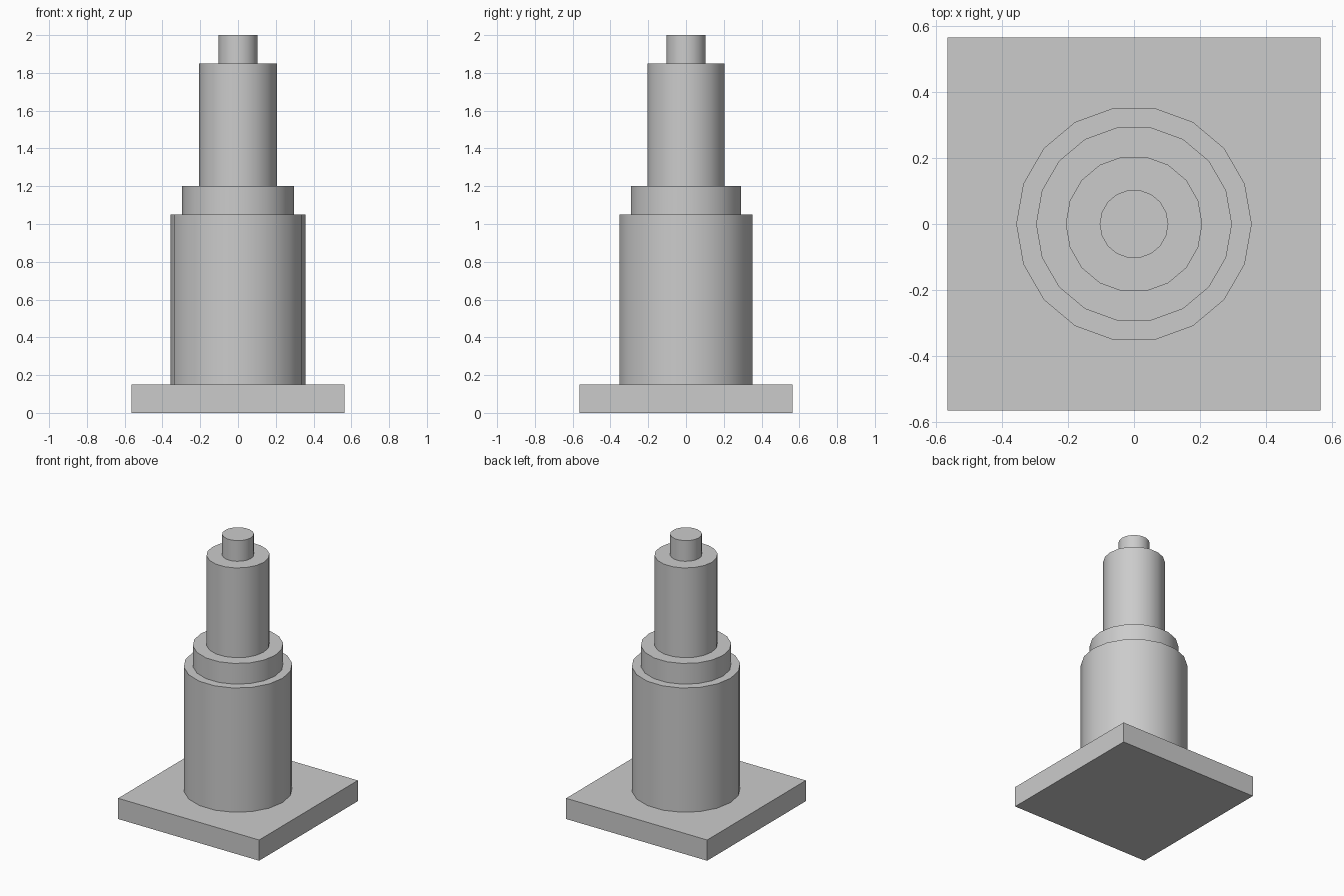
import bpy
import math

SIDES = 18

cube = bpy.data.objects.get("Cube")
if cube:
    bpy.data.objects.remove(cube, do_unlink=True)

# One plain grey for the whole model
grey = bpy.data.materials.new("plain grey")
grey.use_nodes = True
colour = (0.6, 0.6, 0.6, 1.0)
grey.diffuse_color = colour
grey.node_tree.nodes["Principled BSDF"].inputs["Base Color"].default_value = colour


def finish(name):
    obj = bpy.context.object
    obj.name = name
    obj.data.materials.append(grey)
    return obj


def tier(name, radius, bottom, top):
    """Upright cylinder with smooth sides and sharp rims, a corner on the x axis."""
    bpy.ops.mesh.primitive_cylinder_add(
        vertices=SIDES, radius=radius, depth=top - bottom,
        location=(0, 0, (bottom + top) / 2), rotation=(0, 0, math.pi / 2))
    finish(name)
    bpy.ops.object.shade_smooth_by_angle(angle=math.radians(35))


# Square base plate
WIDTH, THICKNESS = 1.13, 0.15
bpy.ops.mesh.primitive_cube_add(size=1, location=(0, 0, THICKNESS / 2))
base = finish("base_plate")
base.scale = (WIDTH, WIDTH, THICKNESS)
bpy.ops.object.transform_apply(location=False, rotation=False, scale=True)

# Stepped column, each tier standing on the one below
z = THICKNESS
for name, radius, height in (
        ("main_body", 0.357, 0.90),
        ("collar", 0.297, 0.15),
        ("upper_shaft", 0.207, 0.65),
        ("top_pin", 0.104, 0.15)):
    tier(name, radius, z, z + height)
    z += height
